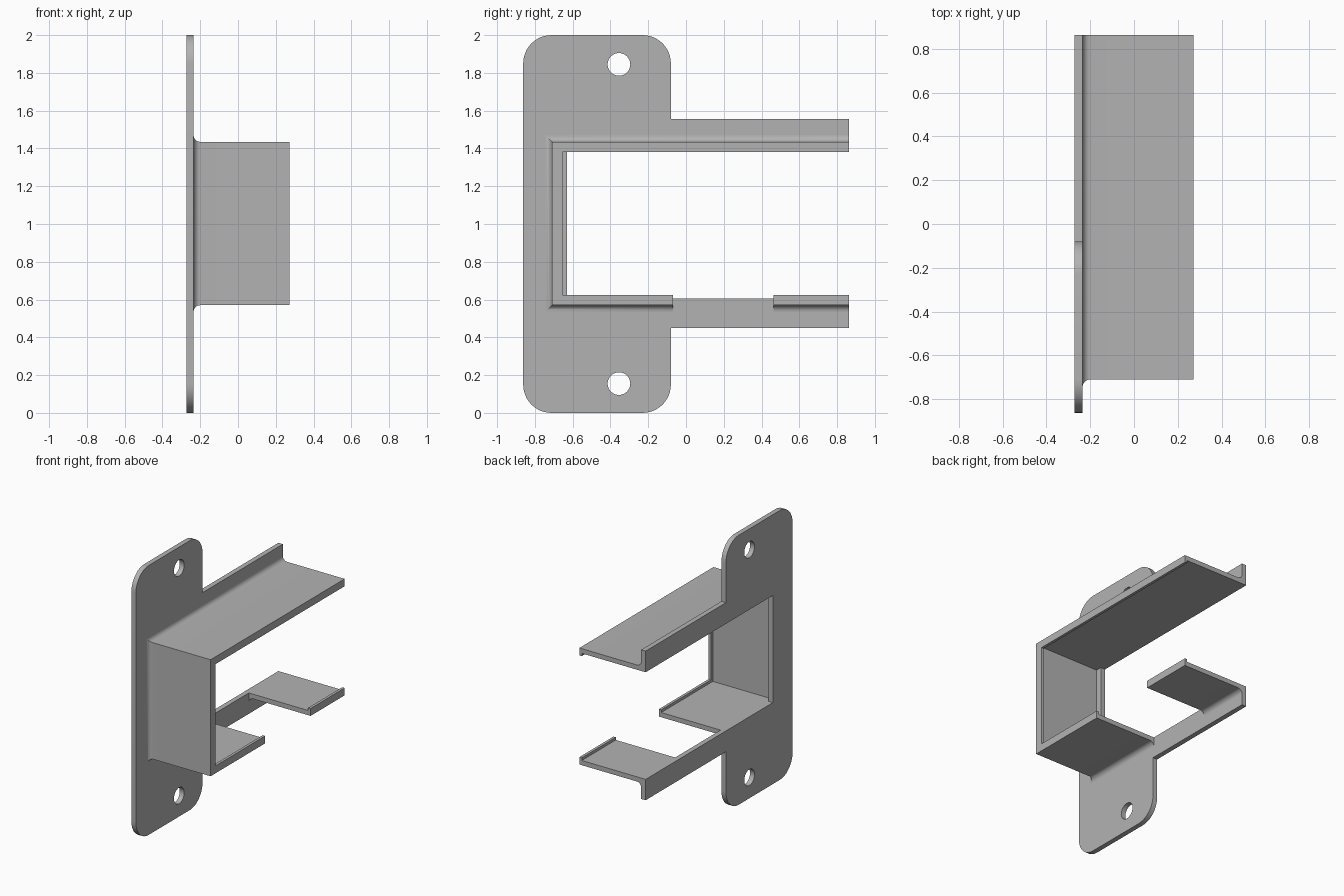
import bpy, bmesh
from math import sin, cos, pi
from mathutils import Matrix

cube = bpy.data.objects.get("Cube")
if cube:
    bpy.data.objects.remove(cube, do_unlink=True)

GREY = (0.45, 0.45, 0.45, 1)
grey = bpy.data.materials.new("plain grey")
grey.use_nodes = True
grey.diffuse_color = GREY
grey.node_tree.nodes["Principled BSDF"].inputs["Base Color"].default_value = GREY

BACK, FACE, OUTER = -0.272, -0.235, 0.272   # depth levels along x
TOP, BOTTOM, SIDE = 1.435, 0.57, -0.71      # outer faces of the walls
END, WALL, LIP, FILLET = 0.862, 0.035, 0.055, 0.035


def arc(cy, cz, r, start, sweep, steps):
    return [(cy + r * cos(start + sweep * i / steps),
             cz + r * sin(start + sweep * i / steps)) for i in range(steps + 1)]


def finish(obj):
    obj.data.materials.clear()
    obj.data.materials.append(grey)
    bpy.ops.object.select_all(action='DESELECT')
    obj.select_set(True)
    bpy.context.view_layer.objects.active = obj
    bpy.ops.object.shade_smooth_by_angle(angle=0.6)


# Mounting plate: C-shaped outline with rounded tabs and two screw holes
def make_plate():
    r, left, right = 0.15, -0.862, -0.08
    outline = arc(left + r, r, r, pi, pi / 2, 12)
    outline += arc(right - r, r, r, -pi / 2, pi / 2, 12)
    outline += [(right, 0.45), (END, 0.45), (END, BOTTOM + WALL),
                (-0.63, BOTTOM + WALL), (-0.63, TOP - WALL),
                (END, TOP - WALL), (END, 1.557), (right, 1.557)]
    outline += arc(right - r, 2 - r, r, 0, pi / 2, 12)
    outline += arc(left + r, 2 - r, r, pi / 2, pi / 2, 12)
    holes = [arc(-0.355, z, 0.06, 0, 2 * pi, 32)[:-1] for z in (0.155, 1.845)]

    curve = bpy.data.curves.new("plate_outline", 'CURVE')
    curve.dimensions, curve.fill_mode = '2D', 'BOTH'
    curve.extrude = (FACE - BACK) / 2
    for loop in [outline] + holes:
        spline = curve.splines.new('POLY')
        spline.points.add(len(loop) - 1)
        for point, (y, z) in zip(spline.points, loop):
            point.co = (y, z, 0, 1)
        spline.use_cyclic_u = True
    helper = bpy.data.objects.new("plate_outline", curve)
    bpy.context.collection.objects.link(helper)
    bpy.context.view_layer.update()
    deps = bpy.context.evaluated_depsgraph_get()
    mesh = bpy.data.meshes.new_from_object(helper.evaluated_get(deps))
    bpy.data.objects.remove(helper, do_unlink=True)

    # Stand the outline upright: local x, y, z become y, z, x
    mesh.transform(Matrix(((0, 0, 1, (BACK + FACE) / 2),
                           (1, 0, 0, 0), (0, 1, 0, 0), (0, 0, 0, 1))))
    bm = bmesh.new()
    bm.from_mesh(mesh)
    bmesh.ops.remove_doubles(bm, verts=bm.verts, dist=0.0001)
    bmesh.ops.recalc_face_normals(bm, faces=bm.faces)
    bm.to_mesh(mesh)
    bm.free()
    plate = bpy.data.objects.new("mounting_plate", mesh)
    bpy.context.collection.objects.link(plate)
    finish(plate)


# Wall section as (x, outward offset): root fillet outside, small lip inside
section = [(FACE + FILLET + x, FILLET + d)
           for x, d in arc(0, 0, FILLET, pi, pi / 2, 8)]
section += [(OUTER, 0), (OUTER, -LIP), (OUTER - 0.02, -LIP),
            (OUTER - 0.02, -WALL), (FACE, -WALL)]


# Sweep the section along a path of (y, z, outward y, outward z)
def make_wall(name, path):
    bm = bmesh.new()
    rings = [[bm.verts.new((x, y + d * ny, z + d * nz)) for x, d in section]
             for y, z, ny, nz in path]
    count = len(section)
    for a, b in zip(rings, rings[1:]):
        for i in range(count):
            j = (i + 1) % count
            bm.faces.new((a[i], a[j], b[j], b[i]))
    bm.faces.new(rings[0])
    bm.faces.new(rings[-1])
    bmesh.ops.recalc_face_normals(bm, faces=bm.faces)
    mesh = bpy.data.meshes.new(name)
    bm.to_mesh(mesh)
    bm.free()
    obj = bpy.data.objects.new(name, mesh)
    bpy.context.collection.objects.link(obj)
    finish(obj)


make_plate()
make_wall("frame_wall", [(END, TOP, 0, 1), (SIDE, TOP, -1, 1),
                         (SIDE, BOTTOM, -1, -1), (-0.07, BOTTOM, 0, -1)])
make_wall("lower_end_shelf", [(0.463, BOTTOM, 0, -1), (END, BOTTOM, 0, -1)])
